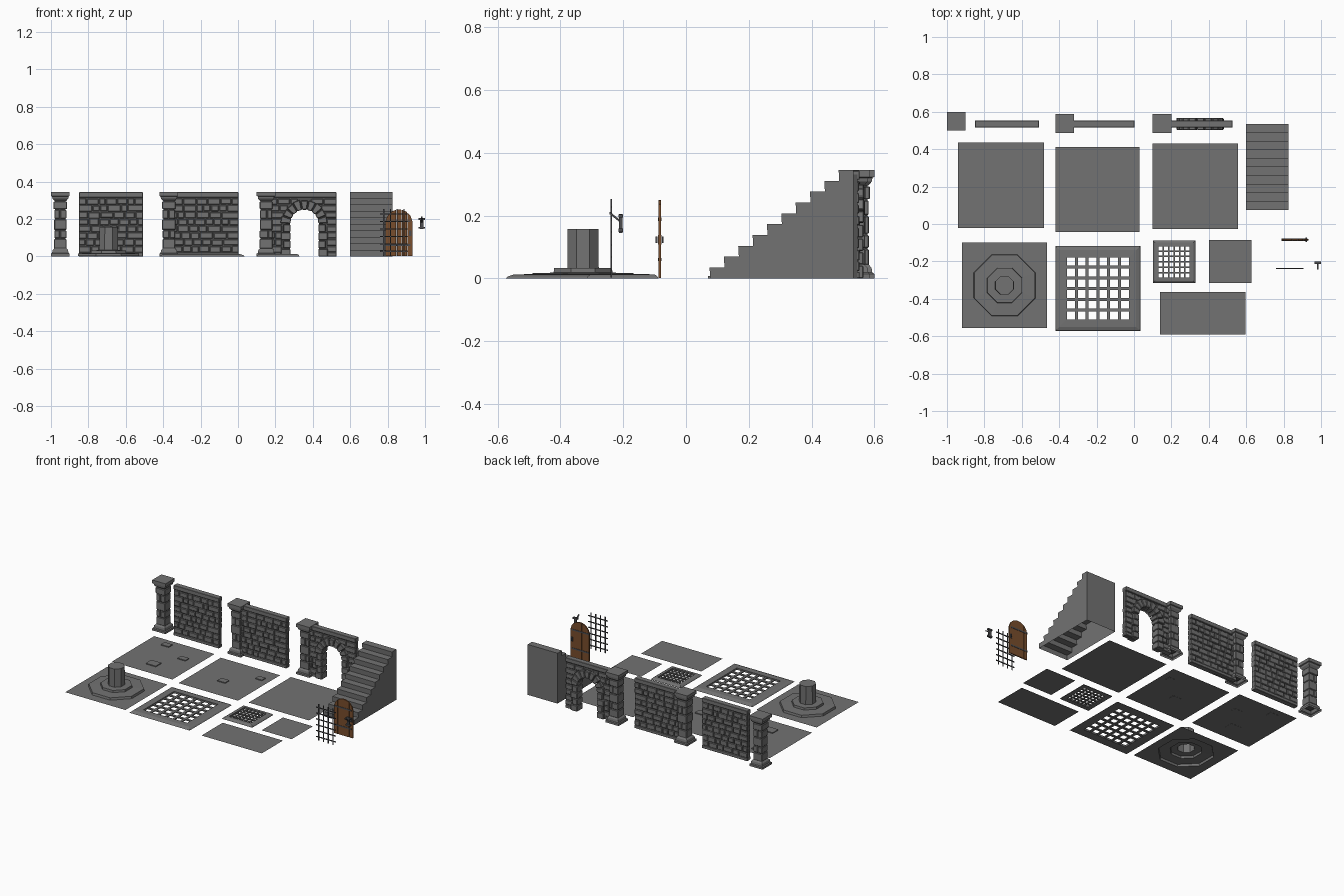
import bpy, bmesh, math, random

if "Cube" in bpy.data.objects:
    bpy.data.objects.remove(bpy.data.objects["Cube"])

random.seed(4)


def material(name, r, g, b):
    m = bpy.data.materials.new(name)
    m.diffuse_color = (r, g, b, 1)
    m.use_nodes = True
    m.node_tree.nodes["Principled BSDF"].inputs["Base Color"].default_value = m.diffuse_color
    return m


STONE = material("grey stone", 0.17, 0.17, 0.17)
MORTAR = material("dark mortar", 0.085, 0.085, 0.085)
WOOD = material("brown wood", 0.19, 0.075, 0.025)
IRON = material("dark iron", 0.075, 0.075, 0.08)


def finish(name, bm, mat, bevel=0):
    me = bpy.data.meshes.new(name)
    bm.to_mesh(me)
    bm.free()
    me.materials.append(mat)
    ob = bpy.data.objects.new(name, me)
    bpy.context.collection.objects.link(ob)
    if bevel:
        mod = ob.modifiers.new("chamfer", 'BEVEL')
        mod.width, mod.segments, mod.limit_method = bevel, 1, 'ANGLE'
    return ob


def prism(bm, pts, y0, y1):
    """Extrude an x-z outline from y0 to y1."""
    a = [bm.verts.new((x, y0, z)) for x, z in pts]
    b = [bm.verts.new((x, y1, z)) for x, z in pts]
    n = len(pts)
    faces = [bm.faces.new(a), bm.faces.new(b[::-1])]
    for i in range(n):
        j = (i + 1) % n
        faces.append(bm.faces.new((a[i], b[i], b[j], a[j])))
    bmesh.ops.recalc_face_normals(bm, faces=faces)
    return faces


def box(bm, x0, x1, y0, y1, z0, z1):
    return prism(bm, [(x0, z0), (x1, z0), (x1, z1), (x0, z1)], y0, y1)


def rings(bm, cx, cy, n, prof, cap=True, first=None):
    """Loft n-sided rings; prof holds (apothem, z)."""
    prev = first
    for r, z in prof:
        rr = r / math.cos(math.pi / n)
        ang = [math.pi / n + math.tau * k / n for k in range(n)]
        cur = [bm.verts.new((cx + rr * math.cos(t), cy + rr * math.sin(t), z)) for t in ang]
        if prev:
            for k in range(n):
                j = (k + 1) % n
                bm.faces.new((prev[k], prev[j], cur[j], cur[k]))
        prev = cur
    if cap:
        bm.faces.new(prev)


def rnd(a):
    return random.uniform(-a, a)


# ---------- columns ----------
def column(name, cx, cy):
    bm = bmesh.new()
    rings(bm, cx, cy, 4, [(.05, 0), (.05, .014), (.044, .018), (.041, .034), (.03, .046)])
    rings(bm, cx, cy, 4, [(.03, .295), (.042, .308), (.044, .32), (.05, .323), (.05, .345)])
    finish(name + "_base_and_cap", bm, STONE)
    bm = bmesh.new()
    box(bm, cx - .029, cx + .029, cy - .029, cy + .029, .03, .31)
    finish(name + "_core", bm, MORTAR)
    bm = bmesh.new()
    z = .042
    for i, h in enumerate((.055, .045, .06, .05, .045)):
        s = .034 + rnd(.002)
        if i % 2:
            m = cx + rnd(.012)
            box(bm, cx - s, m - .002, cy - s, cy + s, z, z + h - .004)
            box(bm, m + .002, cx + s, cy - s, cy + s, z, z + h - .004)
        else:
            box(bm, cx - s, cx + s, cy - s, cy + s, z, z + h - .004)
        z += h
    finish(name + "_blocks", bm, STONE, .003)


# ---------- walls ----------
WY, AX, AZ, R0, R1 = .535, .355, .175, .075, .125


def wall(name, x0, x1, arch=False):
    bm = bmesh.new()
    pts = [(x0, 0)]
    if arch:
        pts += [(AX - R0 - .003, 0)]
        pts += [(AX - (R0 + .003) * math.cos(t), AZ + (R0 + .003) * math.sin(t))
                for t in [math.pi * k / 12 for k in range(13)]]
        pts += [(AX + R0 + .003, 0)]
    prism(bm, pts + [(x1, 0), (x1, .33), (x0, .33)], WY - .011, WY + .011)
    finish(name + "_mortar", bm, MORTAR)

    bm = bmesh.new()
    rows, z0, h = 8, .022, .0365
    for r in range(rows):
        za, zb = z0 + r * h, z0 + (r + 1) * h - .005
        spans = [(x0, x1)]
        if arch:
            d = max(0, (za + zb) / 2 - AZ)
            if d < R1:
                w = math.sqrt(R1 * R1 - d * d) - .004
                spans = [(x0, AX - w), (AX + w, x1)]
        for a, b in spans:
            x = a
            while x < b - .004:
                e = x + random.uniform(.035, .075)
                if b - e < .025:
                    e = b
                t = .017 + rnd(.002)
                box(bm, x, e - (.005 if e < b else 0), WY - t, WY + t, za + rnd(.002), zb + rnd(.002))
                x = e
    finish(name + "_stones", bm, STONE, .003)

    # plinth and coping
    bm = bmesh.new()
    for a, b in ([(x0, AX - R1), (AX + R1, x1)] if arch else [(x0, x1)]):
        box(bm, a, b, WY - .0185, WY + .0185, 0, .02)
    box(bm, x0, x1, WY - .0185, WY + .0185, .315, .343)
    finish(name + "_coping", bm, STONE, .002)


column("corner_column", -.95, .55)
wall("plain_wall", -.85, -.508)
column("wall_column", -.37, .537)
wall("column_wall", -.36, .003)
column("arch_column", .15, .537)
wall("arch_wall", .16, .527, True)

# arch ring and jamb blocks
bm = bmesh.new()
N = 9
for k in range(N):
    a, b = math.pi * k / N + .02, math.pi * (k + 1) / N - .02
    ro = R1 + rnd(.004)
    prism(bm, [(AX + r * math.cos(t), AZ + r * math.sin(t))
               for r, t in ((R0, a), (ro, a), (ro, b), (R0, b))], WY - .032, WY + .032)
for s in (-1, 1):
    for i in range(4):
        xa, xb = AX + s * R0, AX + s * (R1 - (.0, .012)[i % 2])
        box(bm, min(xa, xb), max(xa, xb), WY - .03, WY + .03, i * .0435, i * .0435 + .04)
finish("arch_stones", bm, STONE, .003)

# ---------- stairs (hollow below) ----------
bm = bmesh.new()
n, y0, run, rise = 10, .077, .0457, .0345
prof = [(y0, 0)]
for i in range(n):
    prof += [(y0 + i * run - .002, (i + 1) * rise), (y0 + (i + 1) * run, (i + 1) * rise)]
prof.append((y0 + n * run, 0))
L = [bm.verts.new((.6, y, z)) for y, z in prof]
R = [bm.verts.new((.826, y, z)) for y, z in prof]
for i in range(len(prof) - 1):
    bm.faces.new((L[i], R[i], R[i + 1], L[i + 1]))
bm.faces.new(L)
bm.faces.new(R[::-1])
bmesh.ops.recalc_face_normals(bm, faces=bm.faces)
finish("stairs", bm, STONE)


# ---------- floors: thin sheets with a few raised stones ----------
def floor(name, x0, x1, y0, y1, bumps=()):
    bm = bmesh.new()
    bm.faces.new([bm.verts.new((x, y, .001)) for x, y in ((x0, y0), (x1, y0), (x1, y1), (x0, y1))])
    for x, y, w, d in bumps:
        box(bm, x - w, x + w, y - d, y + d, 0, .007)
    finish(name, bm, STONE)


floor("floor_worn", -.94, -.482, -.022, .435,
      [(-.80, .37, .03, .02), (-.60, .265, .03, .02), (-.71, .10, .038, .03)])
floor("floor_chipped", -.42, .03, -.043, .413, [(-.21, .14, .03, .022), (-.04, .30, .025, .02)])
floor("floor_plain", .10, .557, -.028, .43)
floor("floor_quarter", .40, .627, -.315, -.085)
floor("floor_half", .138, .595, -.592, -.363)

# floor with stepped octagonal pedestal, open underneath
bm = bmesh.new()
cx, cy, H = -.692, -.328, .228
ro = .165 / math.cos(math.pi / 8)
octa = [bm.verts.new((cx + ro * math.cos((k + .5) * math.pi / 4),
                      cy + ro * math.sin((k + .5) * math.pi / 4), .001)) for k in range(8)]
corner = [bm.verts.new((cx + H * sx, cy + H * sy, .001)) for sx, sy in ((1, 1), (-1, 1), (-1, -1), (1, -1))]
for k in range(4):
    a, b, c = octa[2 * k], octa[2 * k + 1], octa[(2 * k + 2) % 8]
    bm.faces.new((corner[k], b, a))
    bm.faces.new((corner[k], corner[(k + 1) % 4], c, b))
rings(bm, cx, cy, 8, [(.162, .016), (.094, .018), (.092, .032), (.05, .033), (.049, .157)], True, octa)
bmesh.ops.recalc_face_normals(bm, faces=bm.faces)
finish("pedestal_floor", bm, STONE)


# ---------- floor grates ----------
def grate(name, cx, cy, s):
    bm = bmesh.new()
    rings(bm, cx, cy, 4, [(.228 * s, 0), (.222 * s, .006), (.205 * s, .012), (.166 * s, .013), (.166 * s, 0),
                          (.228 * s, 0)], False)
    bmesh.ops.recalc_face_normals(bm, faces=bm.faces)
    finish(name + "_frame", bm, STONE)
    bm = bmesh.new()
    for i in range(-2, 3):
        p, w, e = i * .0575 * s, .008 * s, .167 * s
        box(bm, cx + p - w, cx + p + w, cy - e, cy + e, .002, .009)
        box(bm, cx - e, cx + e, cy + p - w, cy + p + w, .0015, .0085)
    finish(name + "_bars", bm, STONE)


grate("large_grate", -.193, -.345, 1)
grate("small_grate", .215, -.202, .5)

# ---------- door ----------
DX, DY, DR, DZ = .861, -.084, .072, .178
bm = bmesh.new()
planks = 5
for i in range(planks):
    a = DX - DR + i * 2 * DR / planks + .0008
    b = a + 2 * DR / planks - .0016
    top = [(x, DZ + math.sqrt(max(0, DR ** 2 - (x - DX) ** 2))) for x in (b, (2 * b + a) / 3, (b + 2 * a) / 3, a)]
    prism(bm, [(a, .001), (b, .001)] + top, DY - .004, DY + .004)
finish("door_planks", bm, WOOD)
bm = bmesh.new()
for z in (.06, .188):
    box(bm, DX - DR, DX + DR - .012, DY - .006, DY + .006, z - .005, z + .005)
box(bm, .914, .928, DY - .006, DY + .006, .108, .138)
for s in (-1, 1):
    box(bm, .917, .925, DY + s * .01 - .003, DY + s * .01 + .003, .113, .133)
finish("door_ironwork", bm, IRON)

# ---------- window grille ----------
bm = bmesh.new()
GX, GY = .833, -.238
for i in range(4):
    x = GX + (i - 1.5) * .036
    box(bm, x - .003, x + .003, GY - .002, GY + .002, .003, .252)
for i in range(6):
    z = .027 + i * .04
    box(bm, GX - .073, GX + .073, GY - .0025, GY + .0025, z - .003, z + .003)
finish("iron_grille", bm, IRON)

# ---------- wall sconce: back plate, arm and ring ----------
bm = bmesh.new()
SX = .983
box(bm, SX - .009, SX + .009, -.213, -.202, .145, .205)
for z in (.15, .196):
    box(bm, SX - .017, SX + .017, -.215, -.2, z - .002, z + .008)
arm = box(bm, SX - .004, SX + .004, -.243, -.21, .178, .186)
for v in {v for f in arm for v in f.verts if v.co.y < -.23}:
    v.co.z += .026
finish("wall_sconce", bm, IRON)
